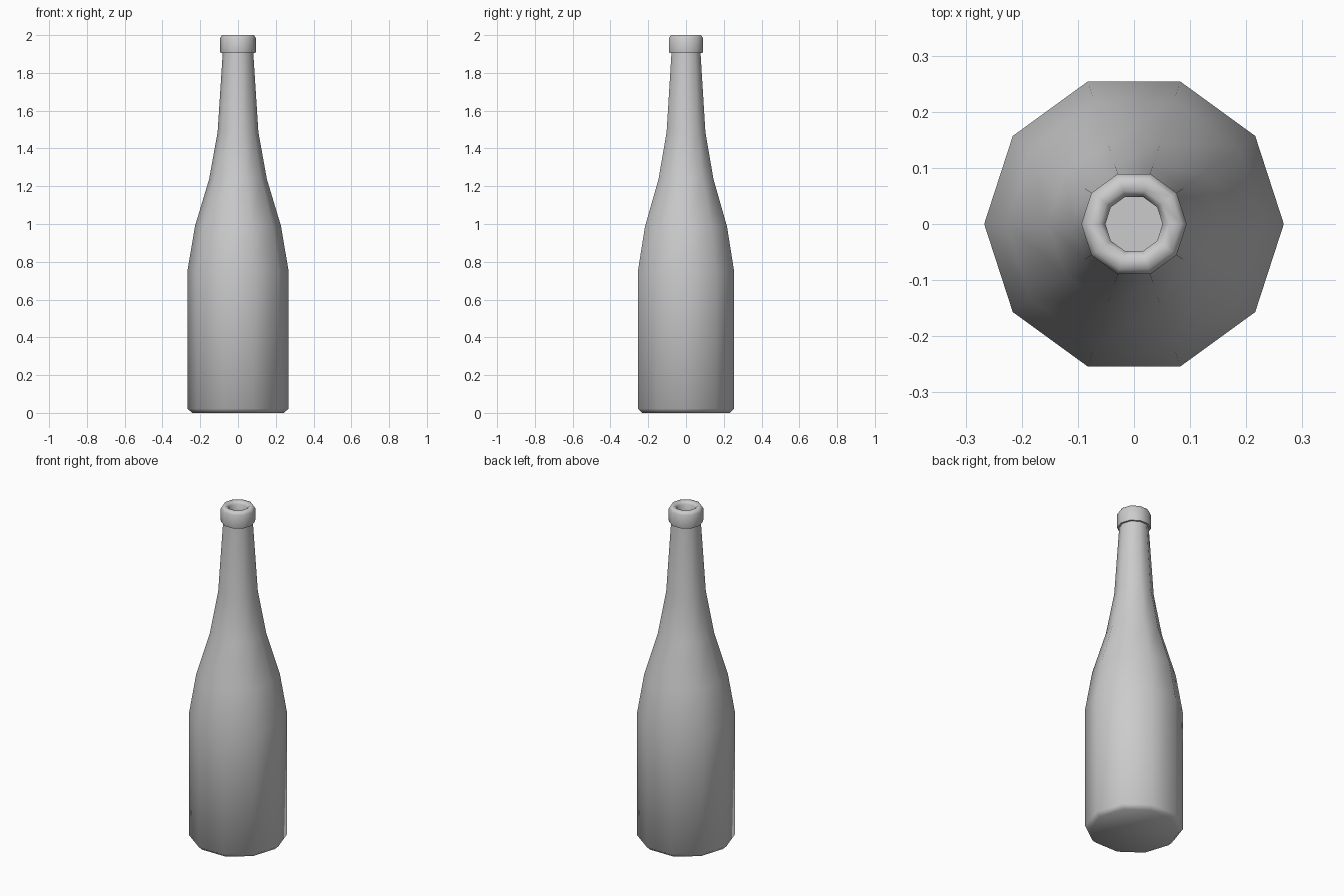
import bpy, bmesh, math

if "Cube" in bpy.data.objects:
    bpy.data.objects.remove(bpy.data.objects["Cube"])

SIDES = 10

# Half profile (radius, height): base, body, shoulder, neck, lip, then down the inside
outer = [(0.243, 0.0), (0.267, 0.022), (0.267, 0.755), (0.228, 0.988),
         (0.153, 1.237), (0.108, 1.486), (0.081, 1.904)]
lip = [(0.092, 1.904), (0.094, 1.912), (0.094, 1.985), (0.084, 2.0),
       (0.062, 2.0), (0.051, 1.985), (0.051, 1.904)]
inner = [(0.085, 1.486), (0.131, 1.237), (0.206, 0.988), (0.245, 0.755), (0.245, 0.03)]

# Lathe the profile into ten-sided rings
bm = bmesh.new()
rings = []
for r, z in outer + lip + inner:
    rings.append([bm.verts.new((r * math.cos(math.tau * i / SIDES),
                                r * math.sin(math.tau * i / SIDES), z))
                  for i in range(SIDES)])
for a, b in zip(rings, rings[1:]):
    for i in range(SIDES):
        j = (i + 1) % SIDES
        bm.faces.new((a[i], a[j], b[j], b[i]))

# Underside and inner floor
bm.faces.new(rings[0][::-1])
bm.faces.new(rings[-1])
bmesh.ops.recalc_face_normals(bm, faces=bm.faces)

mesh = bpy.data.meshes.new("bottle")
bm.to_mesh(mesh)
bm.free()
bottle = bpy.data.objects.new("bottle", mesh)
bpy.context.collection.objects.link(bottle)

# Smooth shading, crisp under the lip
bpy.context.view_layer.objects.active = bottle
bottle.select_set(True)
bpy.ops.object.shade_smooth_by_angle(angle=math.radians(60))
